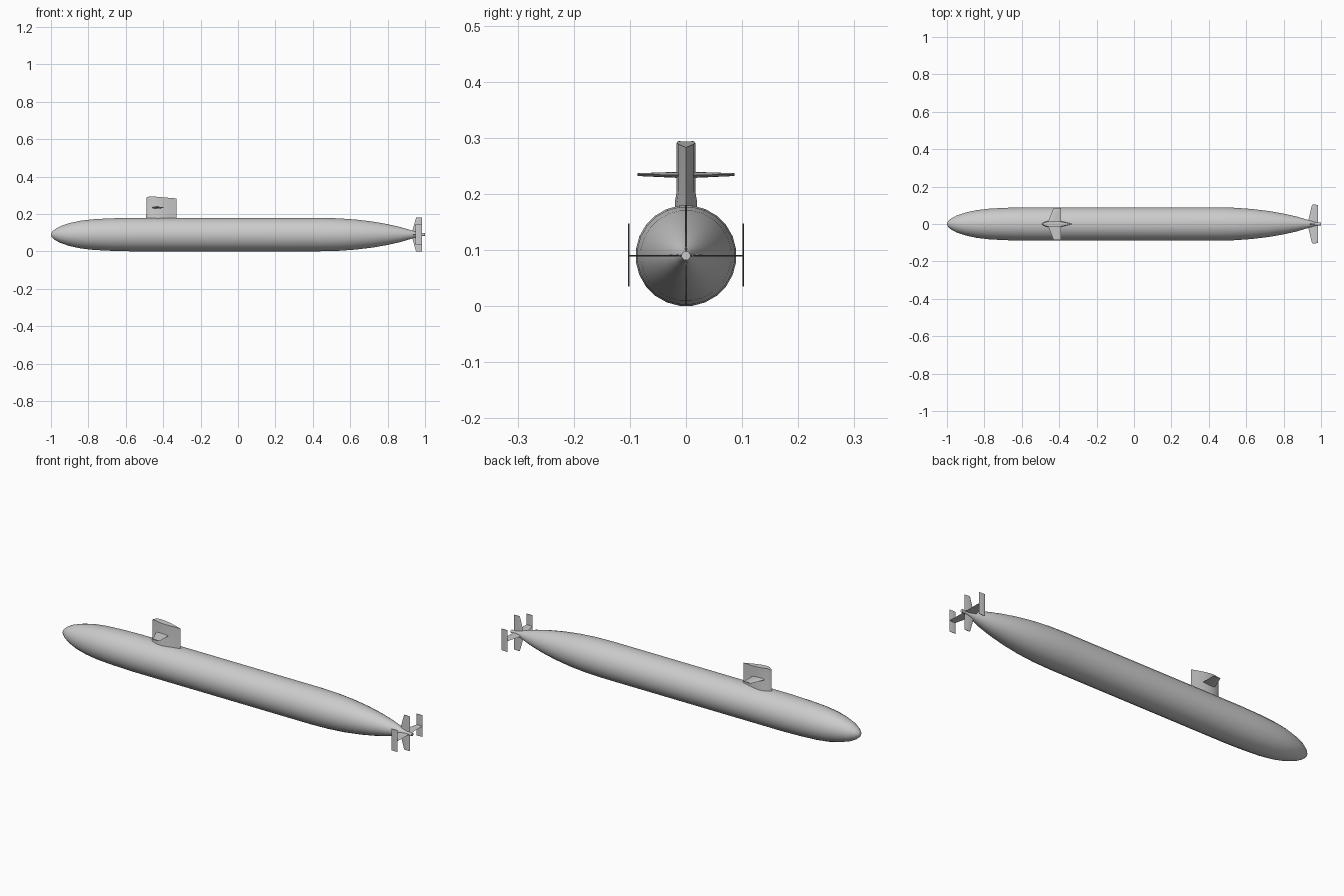
import bpy, bmesh, math

cube = bpy.data.objects.get("Cube")
if cube:
    bpy.data.objects.remove(cube, do_unlink=True)

AXIS_Z = 0.09
SIDES = 24

grey = bpy.data.materials.new("hull_grey")
grey.use_nodes = True
colour = (0.6, 0.6, 0.6, 1)
grey.diffuse_color = colour
grey.node_tree.nodes["Principled BSDF"].inputs["Base Color"].default_value = colour


def finish(name, bm, angle=35):
    bmesh.ops.recalc_face_normals(bm, faces=bm.faces)
    mesh = bpy.data.meshes.new(name)
    bm.to_mesh(mesh)
    bm.free()
    mesh.materials.append(grey)
    obj = bpy.data.objects.new(name, mesh)
    bpy.context.collection.objects.link(obj)
    bpy.ops.object.select_all(action='DESELECT')
    obj.select_set(True)
    bpy.context.view_layer.objects.active = obj
    bpy.ops.object.shade_smooth_by_angle(angle=math.radians(angle))
    return obj


def loft(name, rings, angle=35):
    """Skin a list of equal-length point rings and cap both ends."""
    bm = bmesh.new()
    loops = [[bm.verts.new(p) for p in ring] for ring in rings]
    n = len(loops[0])
    for a, b in zip(loops, loops[1:]):
        for i in range(n):
            j = (i + 1) % n
            bm.faces.new((a[i], a[j], b[j], b[i]))
    bm.faces.new(loops[0])
    bm.faces.new(loops[-1])
    return finish(name, bm, angle)


def circle(x, r):
    return [(x, r * math.cos(t), AXIS_Z + r * math.sin(t))
            for t in (2 * math.pi * (i + 0.5) / SIDES for i in range(SIDES))]


def foil(front, back, half):
    """Streamlined outline as (chord position, thickness offset) pairs."""
    shape = [(0, 0), (.04, .36), (.12, .66), (.25, .92), (.4, 1), (.6, .8), (.8, .42), (1, 0)]
    outline = shape + [(c, -t) for c, t in shape[-2:0:-1]]
    return [(front + c * (back - front), t * half) for c, t in outline]


# Hull: rounded bow, parallel middle, tapered stern
profile = [(-1, .002), (-.995, .014), (-.98, .028), (-.95, .045), (-.9, .062),
           (-.84, .075), (-.77, .083), (-.68, .0875), (-.58, .09), (.44, .09),
           (.54, .0875), (.63, .081), (.72, .07), (.8, .056), (.87, .04),
           (.93, .022), (.965, .01), (.98, .008), (1, .008)]
loft("hull", [circle(x, r) for x, r in profile], 50)


# Sail: streamlined tower with a top that slopes aft
def sail_top(x):
    return .288 + (x + .49) * .35 if x < -.47 else .295 - (x + .47) * .085


section = foil(-.49, -.33, .0165)
foot = foil(-.492, -.328, .02)
loft("sail", [[(x, y, .16) for x, y in foot],
              [(x, y, .185) for x, y in foot],
              [(x, y, .205) for x, y in section],
              [(x, y, sail_top(x)) for x, y in section]])

# Sail planes
for side, name in ((1, "left"), (-1, "right")):
    root = [(x, 0, .234 + z) for x, z in foil(-.465, -.39, .006)]
    tip = [(x, side * .086, .2345 + z) for x, z in foil(-.43, -.39, .0025)]
    loft(name + "_sail_plane", [root, tip])


# Stern fins around the axis, with upright plates on the two horizontal ones
def stern_fin(name, angle, span):
    cy, cz = math.cos(angle), math.sin(angle)

    def ring(front, back, half, r):
        return [(x, r * cy - t * cz, AXIS_Z + r * cz + t * cy)
                for x, t in foil(front, back, half)]
    loft(name, [ring(.928, .985, .0018, .005), ring(.952, .985, .0014, span)])


for k, (name, span) in enumerate((("left_stern_plane", .102), ("upper_rudder", .09),
                                  ("right_stern_plane", .102), ("lower_rudder", .09))):
    stern_fin(name, k * math.pi / 2, span)

for side, name in ((1, "left"), (-1, "right")):
    loft(name + "_end_plate",
         [[(x, side * .102 + t, z) for x, t in foil(front, .985, .0014)]
          for z, front in ((.035, .95), (.147, .95))])
